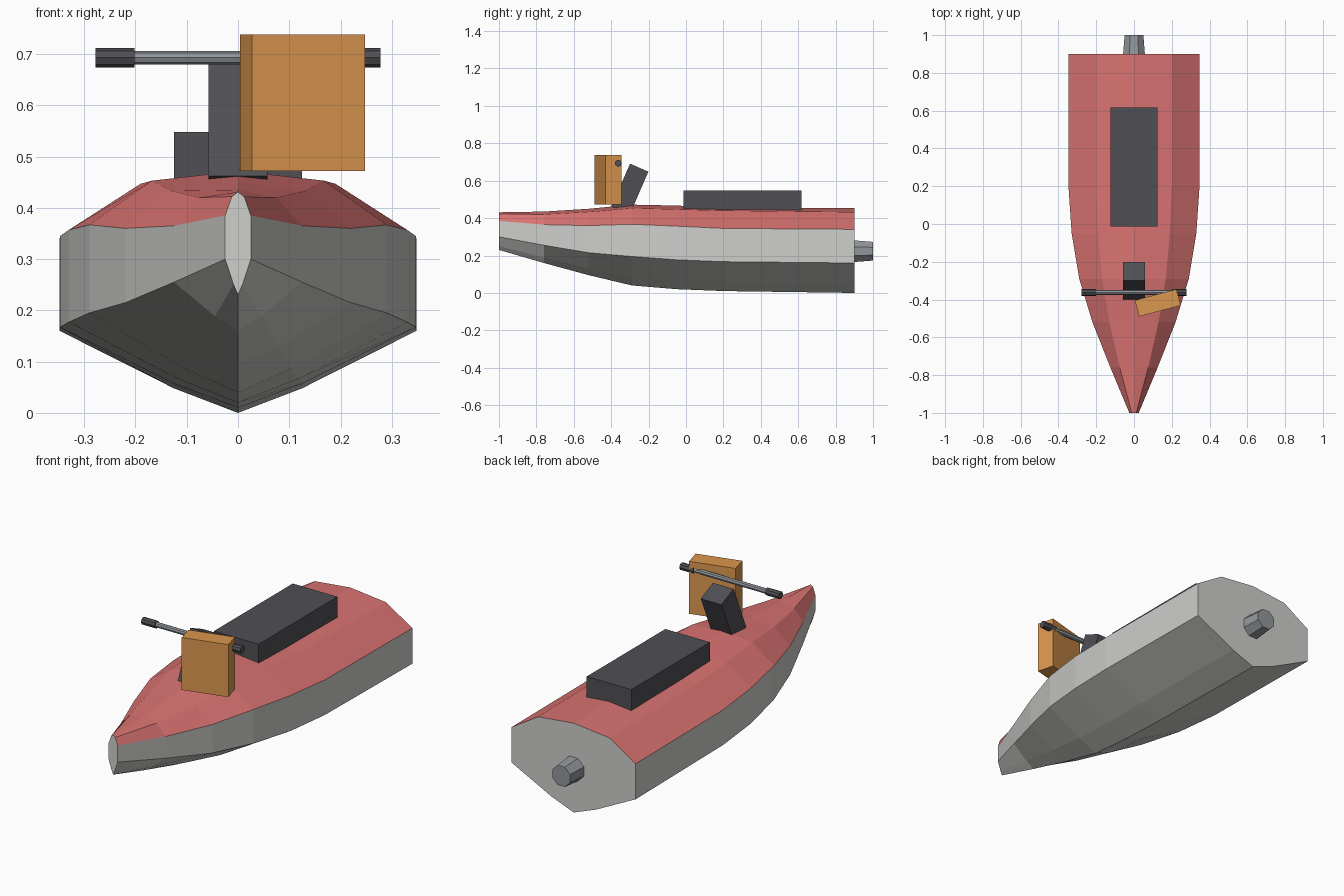
import bpy, bmesh, math

cube = bpy.data.objects.get("Cube")
if cube:
    bpy.data.objects.remove(cube, do_unlink=True)


def material(name, rgb):
    m = bpy.data.materials.new(name)
    m.use_nodes = True
    m.diffuse_color = (*rgb, 1)
    bsdf = next(n for n in m.node_tree.nodes if n.type == 'BSDF_PRINCIPLED')
    bsdf.inputs["Base Color"].default_value = (*rgb, 1)
    return m


GREY = material("hull grey", (0.62, 0.62, 0.60))
RED = material("deck red", (0.69, 0.17, 0.165))
DARK = material("dark rubber", (0.08, 0.08, 0.09))
ORANGE = material("box orange", (0.71, 0.31, 0.077))
STEEL = material("steel", (0.29, 0.31, 0.33))


def finish(bm, name, *mats):
    bmesh.ops.recalc_face_normals(bm, faces=bm.faces)
    me = bpy.data.meshes.new(name)
    bm.to_mesh(me)
    bm.free()
    for m in mats:
        me.materials.append(m)
    ob = bpy.data.objects.new(name, me)
    bpy.context.collection.objects.link(ob)
    return ob


def box(name, size, loc, mat, rot=(0, 0, 0)):
    bm = bmesh.new()
    bmesh.ops.create_cube(bm, size=1)
    bmesh.ops.scale(bm, vec=size, verts=bm.verts)
    ob = finish(bm, name, mat)
    ob.location, ob.rotation_euler = loc, rot
    return ob


def rod(name, r1, r2, length, loc, mat, rot):
    bm = bmesh.new()
    bmesh.ops.create_cone(bm, cap_ends=True, segments=8, radius1=r1,
                          radius2=r2, depth=length)
    ob = finish(bm, name, mat)
    ob.location, ob.rotation_euler = loc, rot
    return ob


# Hull stations: y, half width, keel z, chine z, rail z, shoulder x, shoulder z, crown z
STATIONS = [
    (-1.00, 0.025, 0.23, 0.30, 0.385, 0.012, 0.422, 0.431),
    (-0.76, 0.125, 0.16, 0.255, 0.365, 0.075, 0.42, 0.435),
    (-0.52, 0.22, 0.095, 0.215, 0.36, 0.13, 0.433, 0.45),
    (-0.29, 0.29, 0.04, 0.195, 0.367, 0.168, 0.453, 0.472),
    (-0.05, 0.33, 0.02, 0.177, 0.357, 0.19, 0.447, 0.467),
    (0.20, 0.347, 0.01, 0.167, 0.345, 0.2, 0.44, 0.457),
    (0.90, 0.348, 0.0, 0.16, 0.34, 0.2, 0.432, 0.453),
]
bm = bmesh.new()
rings = []
for y, w, keel, chine, rail, sx, sz, crown in STATIONS:
    half = [(0.36 * w, keel + 0.3 * (chine - keel)), (w, chine), (w, rail), (sx, sz)]
    ring = [(0, keel)] + half + [(0, crown)] + [(-x, z) for x, z in reversed(half)]
    rings.append([bm.verts.new((x, y, z)) for x, z in ring])
n = len(rings[0])
for a, b in zip(rings, rings[1:]):
    for i in range(n):
        j = (i + 1) % n
        f = bm.faces.new((a[i], a[j], b[j], b[i]))
        f.material_index = 1 if 3 <= i <= 6 else 0   # deck above the rail
for ring in (rings[0], rings[-1]):
    bm.faces.new(ring)
finish(bm, "hull", GREY, RED)

# Seat and tilted steering column
box("seat", (0.25, 0.63, 0.12), (0, 0.302, 0.488), DARK)
box("steering_column", (0.116, 0.107, 0.25), (0, -0.3, 0.555), DARK,
    (math.radians(-23.5), 0, 0))

# Handlebar with a grip at each end
side = (0, math.pi / 2, 0)
rod("handlebar", 0.013, 0.013, 0.44, (0, -0.362, 0.693), STEEL, side)
for label, s in (("left", 1), ("right", -1)):
    rod(label + "_grip", 0.0188, 0.0188, 0.076, (s * 0.24, -0.362, 0.693), DARK, side)

# Box hung on the left of the handlebar
box("hanging_box", (0.228, 0.089, 0.266), (0.126, -0.4175, 0.605), ORANGE,
    (0, 0, math.radians(15)))

# Jet nozzle at the stern
rod("jet_nozzle", 0.064, 0.054, 0.12, (0, 0.94, 0.223), STEEL,
    (-math.pi / 2, 0, math.pi)).rotation_euler = (-math.pi / 2, math.pi / 8, 0)
